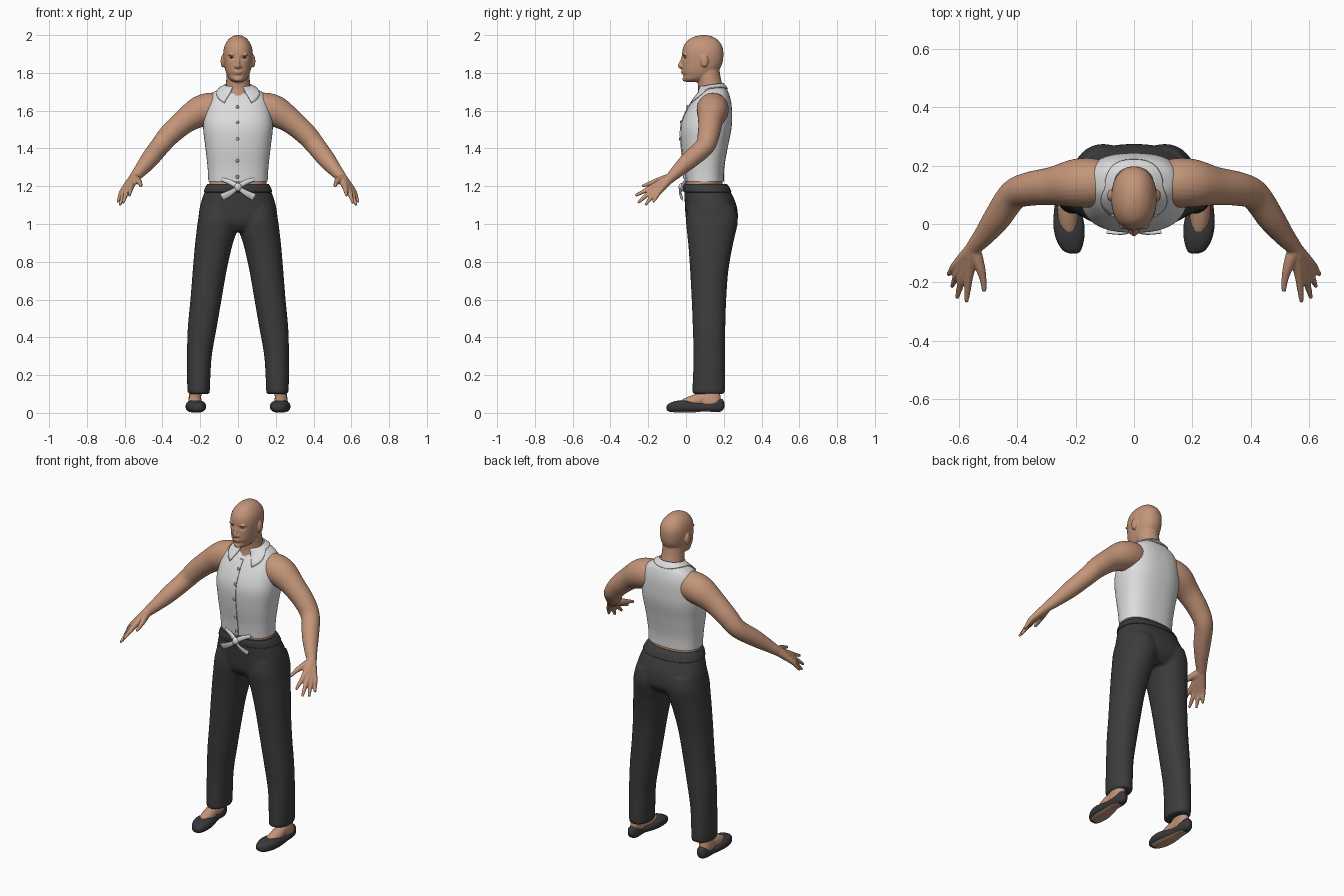
import bpy, bmesh, math
from mathutils import Vector, Matrix

cube = bpy.data.objects.get("Cube")
if cube:
    bpy.data.objects.remove(cube)


def material(name, r, g, b):
    m = bpy.data.materials.new(name)
    m.use_nodes = True
    m.diffuse_color = (r, g, b, 1)
    bsdf = m.node_tree.nodes["Principled BSDF"]
    bsdf.inputs["Base Color"].default_value = (r, g, b, 1)
    bsdf.inputs["Roughness"].default_value = 0.7
    return m


SKIN = material("skin", 0.55, 0.30, 0.19)
WHITE = material("white cloth", 0.72, 0.72, 0.73)
BLACK = material("black cloth", 0.045, 0.045, 0.045)
SHOE = material("shoe leather", 0.04, 0.04, 0.043)
GREY = material("button grey", 0.35, 0.35, 0.36)
DARK = material("eye brown", 0.06, 0.035, 0.025)


def spline(rows, k=6):
    """Catmull-Rom interpolation of tuples."""
    p = [rows[0], *rows, rows[-1]]
    out = []
    for i in range(len(rows) - 1):
        for j in range(k):
            t = j / k
            out.append([0.5 * (2 * b + (c - a) * t + (2 * a - 5 * b + 4 * c - d) * t * t
                               + (3 * b - a - 3 * c + d) * t ** 3)
                        for a, b, c, d in zip(*p[i:i + 4])])
    return out + [list(rows[-1])]


def bridge(bm, rings):
    """Skin a row of point rings and close both ends."""
    vs = [[bm.verts.new(p) for p in ring] for ring in rings]
    n = len(vs[0])
    for a, b in zip(vs, vs[1:]):
        for i in range(n):
            bm.faces.new((a[i], a[(i + 1) % n], b[(i + 1) % n], b[i]))
    bm.faces.new(vs[0])
    bm.faces.new(vs[-1])
    return vs


def loft(bm, rows, axis="z", side=1, power=2.2, n=40, k=6):
    """Rows are (t, a0, a1, b0, b1): a box per slice, filled by a superellipse."""
    rings = []
    for t, a0, a1, b0, b1 in spline(rows, k):
        ring = []
        for i in range(n):
            c, s = math.cos(math.tau * i / n), math.sin(math.tau * i / n)
            a = (a0 + a1) / 2 + (a1 - a0) / 2 * math.copysign(abs(c) ** (2 / power), c)
            b = (b0 + b1) / 2 + (b1 - b0) / 2 * math.copysign(abs(s) ** (2 / power), s)
            ring.append((side * a, b, t) if axis == "z" else (side * a, t, b))
        rings.append(ring)
    return bridge(bm, rings)


def limb(bm, path, side=1, n=20, flat=1.0):
    """Round tube through (x, y, z, radius) points."""
    pts = spline(path)
    rings = []
    for i, (x, y, z, r) in enumerate(pts):
        d = Vector(pts[min(i + 1, len(pts) - 1)][:3]) - Vector(pts[max(i - 1, 0)][:3])
        u = d.cross(Vector((0.3, 1, 0.2))).normalized()
        v = d.cross(u).normalized()
        ring = [Vector((x, y, z)) + r * (u * math.cos(a) + v * flat * math.sin(a))
                for a in (math.tau * j / n for j in range(n))]
        rings.append([(side * q.x, q.y, q.z) for q in ring])
    bridge(bm, rings)


def ball(bm, centre, size):
    m = Matrix.Translation(centre) @ Matrix.Diagonal((*size, 1))
    bmesh.ops.create_uvsphere(bm, u_segments=20, v_segments=12, radius=1, matrix=m)


def finish(name, bm, *mats, voxel=0, relax=2, rule=None):
    bmesh.ops.recalc_face_normals(bm, faces=bm.faces)
    mesh = bpy.data.meshes.new(name)
    bm.to_mesh(mesh)
    bm.free()
    ob = bpy.data.objects.new(name, mesh)
    bpy.context.scene.collection.objects.link(ob)
    if voxel:  # fuse overlapping volumes into one soft surface
        r = ob.modifiers.new("fuse", "REMESH")
        r.mode, r.voxel_size = "VOXEL", voxel
        s = ob.modifiers.new("relax", "SMOOTH")
        s.factor, s.iterations = 0.5, relax
        bpy.context.view_layer.update()
        ev = ob.evaluated_get(bpy.context.evaluated_depsgraph_get())
        fused = bpy.data.meshes.new_from_object(ev)
        ob.modifiers.clear()
        ob.data = fused
    ob.data.materials.clear()
    for m in mats:
        ob.data.materials.append(m)
    if rule:
        for f in ob.data.polygons:
            f.material_index = int(rule(f.center, f.normal))
    ob.data.shade_smooth()
    ob.data.set_sharp_from_angle(angle=math.radians(50))
    return ob


# Head, neck, arms and hands fused into one skin
bm = bmesh.new()
head = loft(bm, [(1.752, -.02, .02, .0, .06), (1.762, -.04, .04, -.01, .1), (1.78, -.054, .054, -.017, .14),
                 (1.81, -.066, .066, -.02, .17), (1.85, -.074, .074, -.021, .192), (1.9, -.078, .078, -.021, .198),
                 (1.94, -.072, .072, -.013, .192), (1.972, -.055, .055, .01, .17),
                 (1.992, -.032, .032, .045, .14), (2.0, -.008, .008, .08, .105)], n=64)
for v in (v for ring in head for v in ring if v.co.y < .06):
    dx, dz = abs(v.co.x) - .032, v.co.z - 1.882
    v.co.y += .011 * math.exp(-(dx / .017) ** 2 - (dz / .011) ** 2)
    v.co.y += .005 * math.exp(-(v.co.z - 1.787) ** 2 / .00008)
limb(bm, [(0, -.012, 1.895, .008), (0, -.022, 1.865, .009), (0, -.032, 1.838, .011), (0, -.022, 1.826, .008)])
ball(bm, (0, -.019, 1.807), (.022, .008, .005))
ball(bm, (0, -.017, 1.798), (.019, .008, .005))
ball(bm, (0, -.004, 1.767), (.024, .016, .013))
limb(bm, [(0, .14, 1.62, .09), (0, .135, 1.68, .078), (0, .128, 1.73, .065), (0, .12, 1.78, .062),
          (0, .115, 1.84, .06)], n=32)
WRIST = (.553, -.085, 1.242, .026)
FINGERS = [((.567, -.18, 1.195), (.575, -.268, 1.15)), ((.587, -.178, 1.178), (.608, -.255, 1.112)),
           ((.602, -.163, 1.17), (.625, -.215, 1.1)), ((.612, -.142, 1.172), (.638, -.175, 1.115))]
for s in (1, -1):
    ball(bm, (s * .081, .098, 1.862), (.011, .02, .034))
    ball(bm, (s * .014, -.021, 1.834), (.008, .01, .007))
    ball(bm, (s * .033, -.008, 1.897), (.022, .01, .006))
    limb(bm, [(.06, .145, 1.63, .06), (.13, .142, 1.615, .082), (.2, .14, 1.595, .083), (.28, .13, 1.545, .066),
              (.36, .12, 1.475, .058), (.415, .098, 1.41, .052), (.47, .02, 1.34, .047),
              (.515, -.04, 1.285, .036), WRIST, (.565, -.115, 1.225, .022)], s, 28)
    for knuckle, tip in FINGERS:
        mid = Vector(knuckle).lerp(Vector(tip), .5)
        limb(bm, [WRIST, (*knuckle, .0155), (*mid, .0115), (*tip, .007)], s)
    limb(bm, [WRIST, (.531, -.14, 1.23, .019), (.518, -.19, 1.215, .012), (.514, -.232, 1.2, .008)], s)
finish("body_skin", bm, SKIN, voxel=.005, relax=2)

# Eyes
for s, side in ((1, "left"), (-1, "right")):
    bm = bmesh.new()
    ball(bm, (s * .032, -.001, 1.882), (.012, .01, .006))
    finish(side + "_eye", bm, SKIN, DARK,
           rule=lambda c, nrm: nrm.y < -.5 and abs(abs(c.x) - .032) < .006)

# Bare belly between shirt and trousers
bm = bmesh.new()
loft(bm, [(1.15, -.152, .152, .004, .195), (1.2, -.151, .151, .003, .194), (1.28, -.15, .15, .005, .19)])
finish("belly", bm, SKIN)

# Sleeveless shirt with an open neck
SHIRT = [(1.226, -.157, .157, -.004, .2), (1.3, -.161, .161, -.01, .203), (1.4, -.172, .172, -.024, .22),
         (1.5, -.184, .184, -.029, .24), (1.57, -.18, .18, -.012, .244), (1.64, -.166, .166, .025, .24),
         (1.69, -.138, .138, .065, .227), (1.722, -.088, .088, .09, .21), (1.737, -.06, .06, .1, .195)]
bm = bmesh.new()
loft(bm, SHIRT, power=2.5, n=96, k=8)
shirt = finish("shirt", bm, WHITE, SKIN,
               rule=lambda c, nrm: c.y < .12 and abs(c.x) < (c.z - 1.665) * .7)


def front(z):
    rows = spline(SHIRT, 12)
    return min(rows, key=lambda r: abs(r[0] - z))[3]


# Folded collar draped over the shirt
bm = bmesh.new()
grid = []
for i in range(49):
    a = math.radians(-156 + 312 * i / 48)
    g = max(0, (abs(a) / math.radians(156) - .6) / .4)
    top = Vector((.07 * math.sin(a), .132 + .068 * math.cos(a), 1.737 + .01 * math.cos(a)))
    low = Vector(((.095 + .07 * g) * math.sin(a), .13 + .088 * math.cos(a), 1.712 - .085 * g))
    grid.append([bm.verts.new(top.lerp(low, j / 6)) for j in range(7)])
for a, b in zip(grid, grid[1:]):
    for j in range(6):
        bm.faces.new((a[j], b[j], b[j + 1], a[j + 1]))
collar = finish("collar", bm, WHITE)
wrap = collar.modifiers.new("drape", "SHRINKWRAP")
wrap.target, wrap.wrap_mode, wrap.offset = shirt, "OUTSIDE", .007
collar.modifiers.new("thickness", "SOLIDIFY").thickness = .006

# Button placket and buttons
bm = bmesh.new()
rings = []
for i in range(31):
    z = 1.225 + .44 * i / 30
    y = front(z)
    rings.append([(-.014, y - .004, z), (.007, y - .004, z), (.007, y + .01, z), (-.014, y + .01, z)])
bridge(bm, rings)
finish("placket", bm, WHITE)
bm = bmesh.new()
for z in (1.62, 1.54, 1.45, 1.335, 1.25):
    ball(bm, (-.003, front(z) - .005, z), (.009, .005, .009))
finish("buttons", bm, GREY)

# Knotted shirt tails
bm = bmesh.new()
ball(bm, (0, -.022, 1.195), (.02, .017, .022))
for s in (1, -1):
    limb(bm, [(.005, -.02, 1.2, .014), (.04, -.008, 1.22, .013), (.085, .003, 1.236, .01)], s, flat=.6)
    limb(bm, [(.005, -.026, 1.19, .01), (.04, -.03, 1.165, .016), (.085, -.024, 1.142, .021)], s, flat=.35)
finish("shirt_knot", bm, WHITE)

# Trousers: pelvis and two legs fused
bm = bmesh.new()
loft(bm, [(.96, -.17, .17, .04, .23), (1.0, -.205, .205, .008, .266), (1.04, -.209, .209, -.002, .275),
          (1.1, -.2, .2, -.006, .267), (1.16, -.181, .181, -.009, .242), (1.205, -.163, .163, -.01, .215)], power=2.3)
for s in (1, -1):
    loft(bm, [(.1, .149, .266, .035, .206), (.15, .148, .269, .035, .208), (.3, .139, .27, .04, .206),
              (.45, .113, .266, .036, .208), (.6, .087, .252, .03, .213), (.75, .061, .24, .022, .224),
              (.88, .032, .229, .013, .246), (.95, .01, .221, .006, .262), (1.02, -.003, .212, .0, .275),
              (1.09, .01, .195, .01, .262)], side=s)
finish("trousers", bm, BLACK, voxel=.009, relax=5)
bm = bmesh.new()
loft(bm, [(1.168, -.178, .178, -.009, .238), (1.174, -.181, .181, -.014, .239),
          (1.2, -.17, .17, -.015, .226), (1.212, -.162, .162, -.01, .214)], power=2.3, n=64)
finish("waistband", bm, BLACK)

# Feet and low-cut shoes
for s, side in ((1, "left"), (-1, "right")):
    bm = bmesh.new()
    loft(bm, [(.025, .205, .262, .08, .19), (.07, .198, .263, .07, .185), (.14, .185, .25, .08, .175)], side=s)
    limb(bm, [(.225, .12, .085, .03), (.228, .06, .066, .035), (.224, 0, .045, .033), (.215, -.04, .035, .022)], s)
    finish(side + "_foot", bm, SKIN, voxel=.005)
    bm = bmesh.new()
    loft(bm, [(-.102, .197, .217, .018, .036), (-.09, .182, .245, .007, .05), (-.05, .171, .268, .002, .064),
              (0, .171, .277, .001, .067), (.05, .183, .274, .003, .058), (.1, .196, .27, .008, .052),
              (.16, .199, .264, .004, .07), (.19, .207, .256, .01, .074), (.203, .222, .242, .03, .055)],
         "y", s, 2.5)
    finish(side + "_shoe", bm, SHOE, SKIN,
           rule=lambda c, nrm: nrm.z < -.85 and -.07 < c.y < .16)
